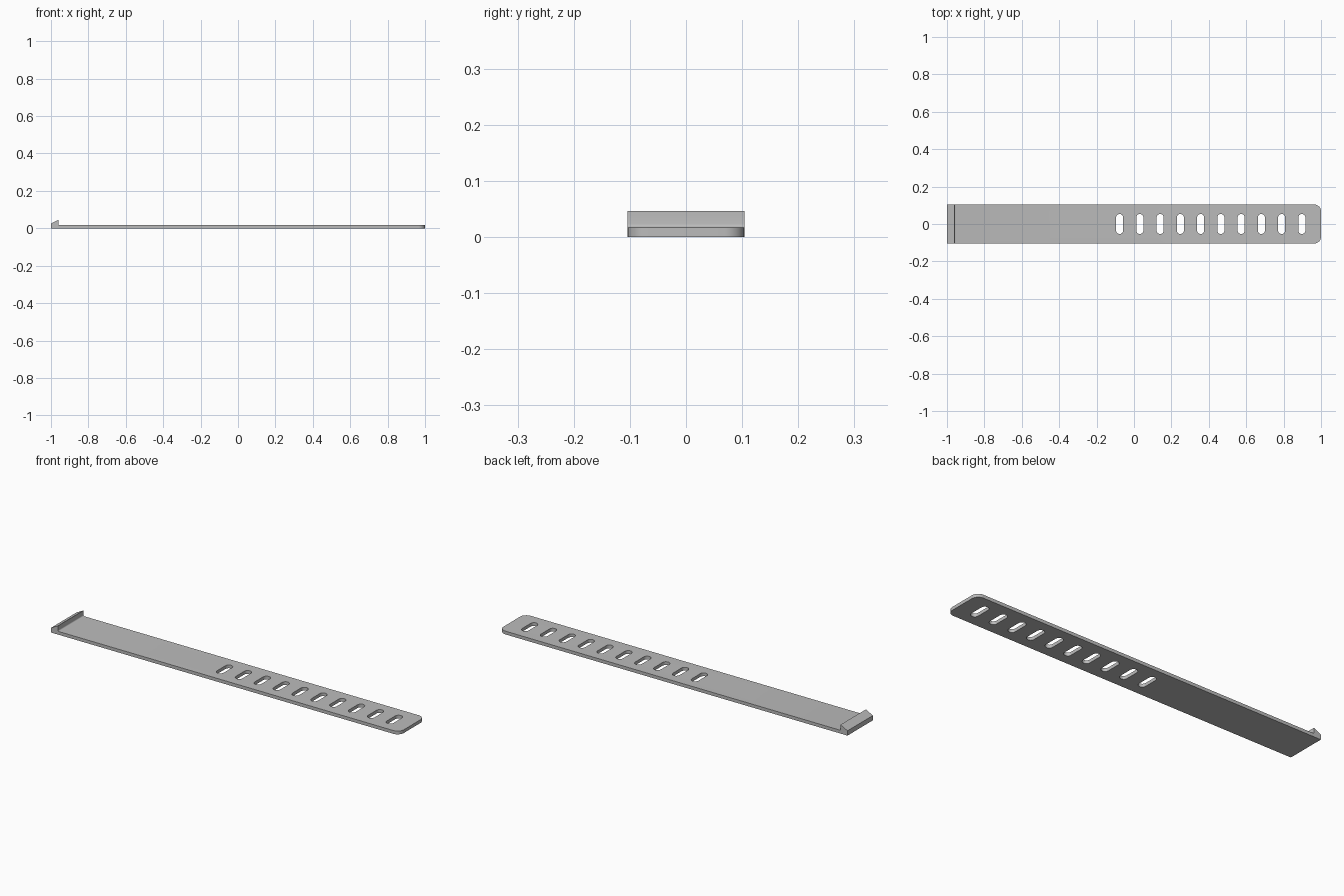
import bpy, bmesh, math
from mathutils import Vector

LENGTH, WIDTH, THICK = 2.0, 0.208, 0.017
SLOT_COUNT, SLOT_FIRST, SLOT_STEP = 10, -0.077, 0.1083
SLOT_WIDTH, SLOT_LENGTH = 0.038, 0.107

cube = bpy.data.objects.get("Cube")
if cube:
    bpy.data.objects.remove(cube, do_unlink=True)

grey = bpy.data.materials.new("plain grey")
grey.use_nodes = True
colour = (0.5, 0.5, 0.5, 1)
grey.diffuse_color = colour
grey.node_tree.nodes["Principled BSDF"].inputs["Base Color"].default_value = colour


def extruded(bm, points, direction):
    """Add a solid made by sweeping a flat outline along a direction."""
    face = bm.faces.new([bm.verts.new(p) for p in points])
    swept = bmesh.ops.extrude_face_region(bm, geom=[face])["geom"]
    verts = [v for v in swept if isinstance(v, bmesh.types.BMVert)]
    bmesh.ops.translate(bm, verts=verts, vec=direction)


def finish(bm, name):
    bmesh.ops.recalc_face_normals(bm, faces=bm.faces)
    mesh = bpy.data.meshes.new(name)
    bm.to_mesh(mesh)
    bm.free()
    mesh.materials.append(grey)
    obj = bpy.data.objects.new(name, mesh)
    bpy.context.collection.objects.link(obj)
    return obj


# Strap with hooked lip: side profile swept across the width
end = LENGTH / 2
lip, fillet = -end + 0.04, 0.006
profile = [(-end, 0), (end, 0), (end, THICK)]
for i in range(5):
    a = math.radians(270 - i * 22.5)
    profile.append((lip + fillet + fillet * math.cos(a),
                    THICK + fillet + fillet * math.sin(a)))
profile += [(lip, 0.046), (-end, 0.025)]
bm = bmesh.new()
extruded(bm, [(x, -WIDTH / 2, z) for x, z in profile], Vector((0, WIDTH, 0)))

# Rounded corners at the free end
corners = [e for e in bm.edges if all(v.co.x > end - 0.001 for v in e.verts)
           and abs(e.verts[0].co.y - e.verts[1].co.y) < 0.001]
bmesh.ops.bevel(bm, geom=corners, offset=0.036, segments=8, profile=0.5,
                affect='EDGES')
strap = finish(bm, "slotted_strap")

# Row of rounded slots
bm = bmesh.new()
radius = SLOT_WIDTH / 2
straight = SLOT_LENGTH / 2 - radius
for n in range(SLOT_COUNT):
    cx = SLOT_FIRST + n * SLOT_STEP
    outline = []
    for side, start in ((1, 0), (-1, math.pi)):
        for i in range(13):
            a = start + math.pi * i / 12
            outline.append((cx + radius * math.cos(a),
                            side * straight + radius * math.sin(a), -0.05))
    extruded(bm, outline, Vector((0, 0, 0.15)))
cutter = finish(bm, "slot_cutter")
cutter.hide_render = True
cutter.hide_set(True)

cut = strap.modifiers.new("slots", 'BOOLEAN')
cut.operation = 'DIFFERENCE'
cut.solver = 'EXACT'
cut.object = cutter

# Apply the cut, then smooth the curved walls only
bpy.ops.object.select_all(action='DESELECT')
bpy.context.view_layer.objects.active = strap
strap.select_set(True)
bpy.ops.object.modifier_apply(modifier=cut.name)
bpy.data.objects.remove(cutter, do_unlink=True)
bpy.ops.object.shade_smooth_by_angle(angle=math.radians(30))
